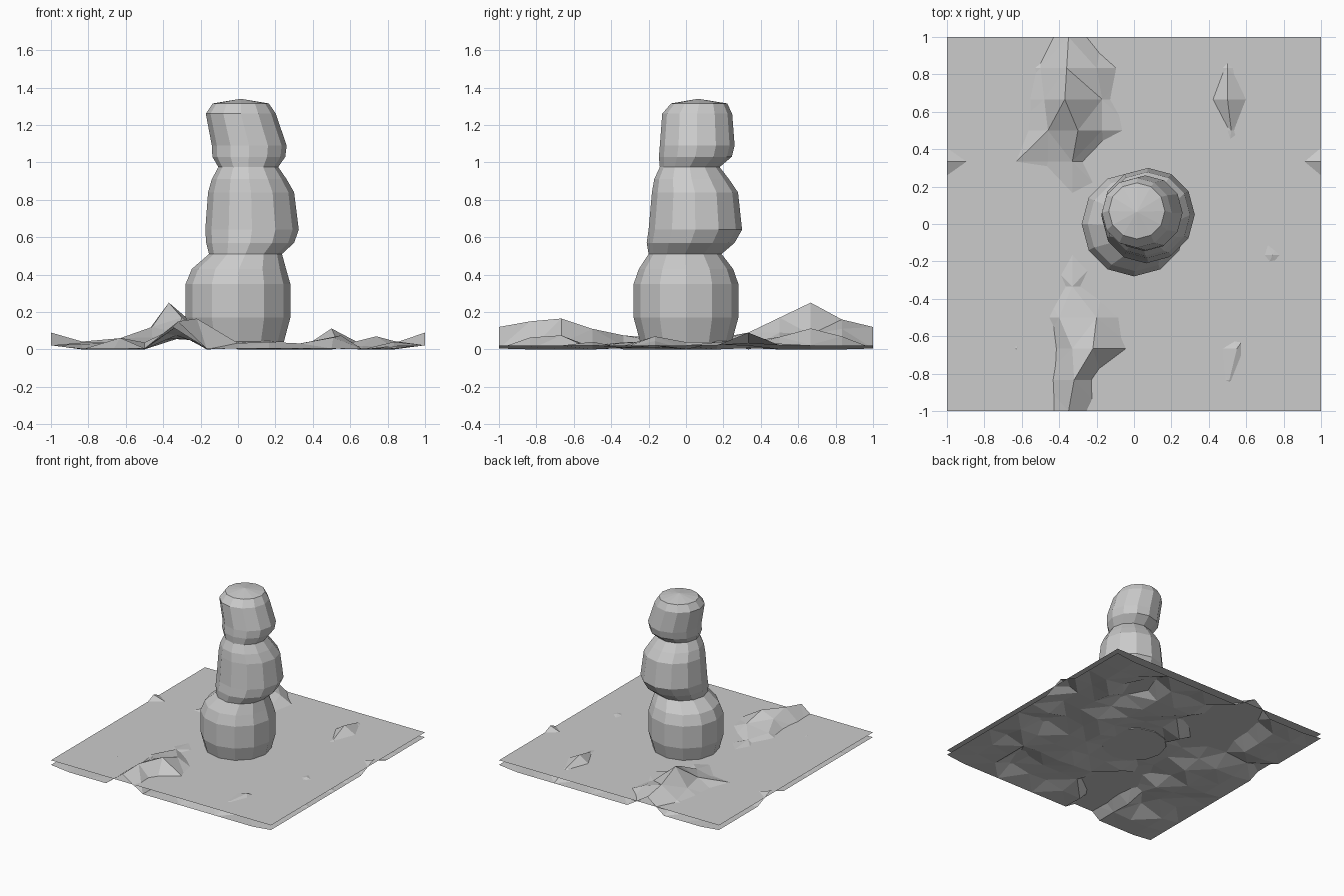
import bpy, bmesh, math, random

if "Cube" in bpy.data.objects:
    bpy.data.objects.remove(bpy.data.objects["Cube"])

random.seed(4)
SIDES = 12


def finish(bm, name):
    bmesh.ops.recalc_face_normals(bm, faces=bm.faces)
    me = bpy.data.meshes.new(name)
    bm.to_mesh(me)
    bm.free()
    ob = bpy.data.objects.new(name, me)
    bpy.context.collection.objects.link(ob)
    return ob


def lumpy_ball(name, rings, apex=None, base=False):
    """Loft 12-sided rings given as (centre x, centre y, radius, z)."""
    bm = bmesh.new()
    loops = []
    for cx, cy, r, z in rings:
        angles = [2 * math.pi * i / SIDES for i in range(SIDES)]
        loops.append([bm.verts.new((cx + r * math.cos(a), cy + r * math.sin(a), z))
                      for a in angles])
    for lo, hi in zip(loops, loops[1:]):
        for i in range(SIDES):
            j = (i + 1) % SIDES
            bm.faces.new((lo[i], lo[j], hi[j], hi[i]))
    if base:
        bm.faces.new(loops[0][::-1])
    if apex:
        tip = bm.verts.new(apex)
        for i in range(SIDES):
            bm.faces.new((loops[-1][i], loops[-1][(i + 1) % SIDES], tip))
    return finish(bm, name)


# Stacked, slightly leaning balls
lumpy_ball("bottom_ball", [(0, 0, .245, .04), (0, 0, .28, .17), (0, 0, .28, .35),
                           (.005, 0, .252, .43), (.04, -.005, .195, .51)], base=True)
lumpy_ball("middle_ball", [(.04, -.005, .195, .51), (.065, .025, .235, .57),
                           (.075, .05, .25, .64), (.07, .048, .23, .84),
                           (.06, .03, .2, .91), (.055, .02, .16, .975)])
lumpy_ball("head_ball", [(.055, .02, .16, .975), (.058, .05, .195, 1.03),
                         (.06, .06, .2, 1.09), (.015, .06, .187, 1.26),
                         (.015, .07, .15, 1.315)], apex=(.015, .065, 1.34))

# Flat snow sheet
bm = bmesh.new()
bmesh.ops.create_grid(bm, x_segments=1, y_segments=1, size=1)
for v in bm.verts:
    v.co.z = .06
finish(bm, "snow_sheet")

# Bumpy earth lying mostly below the snow, with peaks poking through
PEAKS = [  # x, y, z
    (-.35, 1, .12), (-.5, .83, .07), (-.36, .83, .16), (-.2, .83, .11),
    (-.48, .67, .10), (-.37, .67, .25), (-.17, .67, .08),
    (-.46, .5, .12), (-.3, .5, .17), (-.17, .5, .09), (-.63, .34, .06),
    (-.46, .34, .065), (-.33, .34, .09), (-.33, .17, .06), (-.33, 0, .055),
    (-.33, -.17, .06), (-.33, -.33, .075), (-.4, -.5, .085), (-.2, -.5, .11),
    (-.33, -.67, .12), (-.22, -.67, .165), (-.32, -.83, .15),
    (-.35, -1, .12), (.5, .83, .07), (.5, .67, .112), (.52, .5, .067),
    (.55, -.67, .075), (.51, -.83, .064), (.74, -.17, .07),
    (-1, .34, .09), (1, .34, .09), (-.63, -.67, .062)]
bm = bmesh.new()
bmesh.ops.create_grid(bm, x_segments=12, y_segments=12, size=1)
for v in bm.verts:
    edge = max(abs(v.co.x), abs(v.co.y)) > .99
    v.co.z = .022 if edge else max(0, random.uniform(-.02, .045))
    if v.co.xy.length < .3:
        v.co.z = .045
for x, y, z in PEAKS:
    v = min(bm.verts, key=lambda w: (w.co.x - x) ** 2 + (w.co.y - y) ** 2)
    v.co.x, v.co.z = x, z
for v in bm.verts:
    if abs(v.co.y) > .99 and abs(v.co.x) < .9 and v.co.z < .03:
        v.co.z = .005
bmesh.ops.triangulate(bm, faces=bm.faces)
finish(bm, "bumpy_earth")
